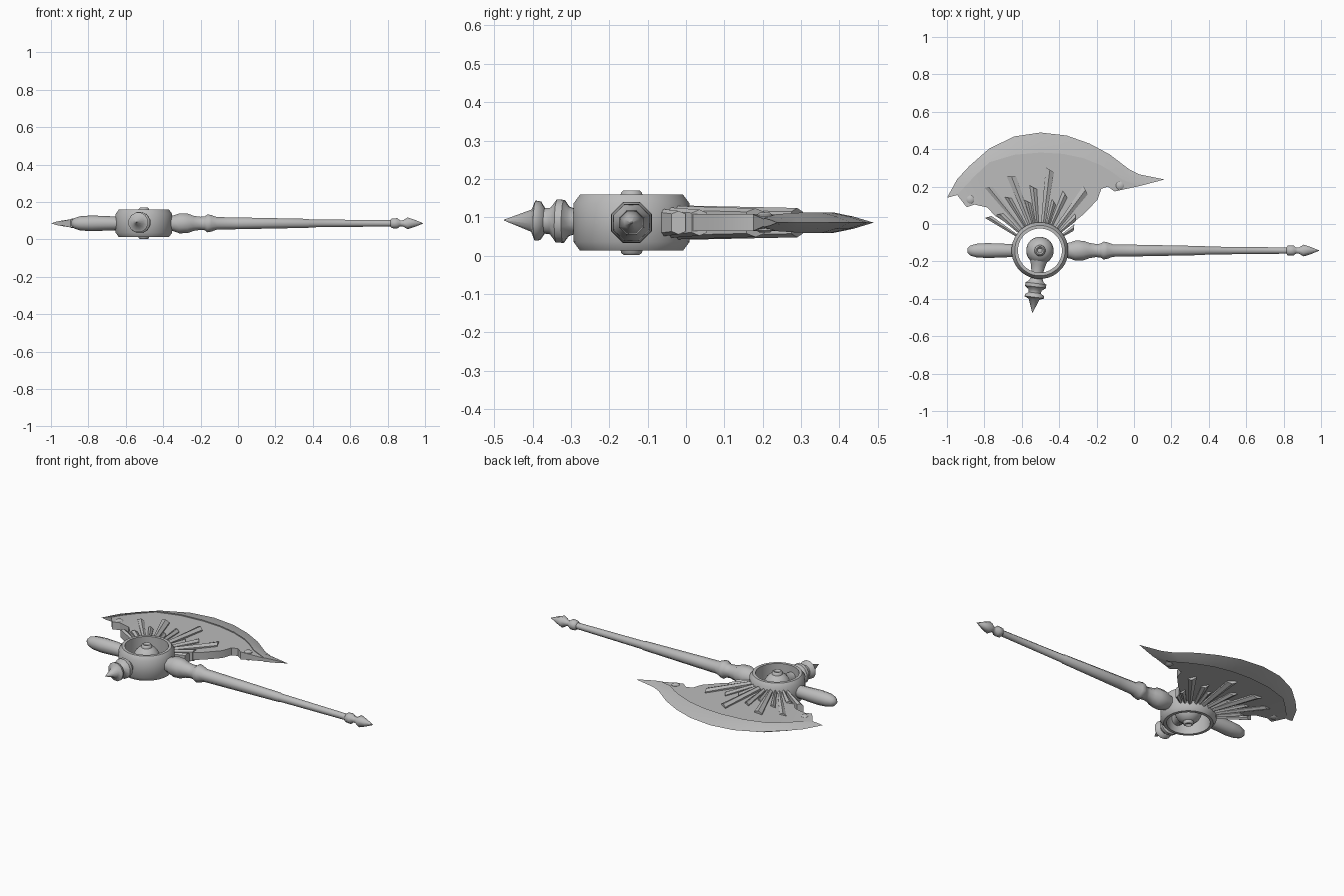
import bpy, bmesh, math
from mathutils import Vector, Matrix

ZC = 0.086                                # mid height of the weapon
HUB = Vector((-0.503, -0.142, ZC))

steel = bpy.data.materials.new("grey steel")
steel.diffuse_color = (0.5, 0.5, 0.5, 1)


def finish(name, bm, angle=35):
    bmesh.ops.remove_doubles(bm, verts=bm.verts, dist=1e-5)
    bmesh.ops.recalc_face_normals(bm, faces=bm.faces)
    me = bpy.data.meshes.new(name)
    bm.to_mesh(me)
    bm.free()
    me.materials.append(steel)
    ob = bpy.data.objects.new(name, me)
    bpy.context.collection.objects.link(ob)
    bpy.ops.object.select_all(action='DESELECT')
    ob.select_set(True)
    bpy.context.view_layer.objects.active = ob
    bpy.ops.object.shade_smooth_by_angle(angle=math.radians(angle))
    return ob


def lathe(name, profile, origin, axis, sides, closed=False, angle=50):
    """Spin (distance along axis, radius) points around an axis."""
    bm = bmesh.new()
    rot = Vector(axis).to_track_quat('Z', 'Y').to_matrix()
    rings = []
    for h, r in profile:
        ring = []
        for i in range(sides):
            a = math.tau * (i + 0.5) / sides
            ring.append(bm.verts.new(Vector(origin) + rot @ Vector((r * math.cos(a), r * math.sin(a), h))))
        rings.append(ring)
    pairs = list(zip(rings, rings[1:]))
    if closed:
        pairs.append((rings[-1], rings[0]))
    for a, b in pairs:
        for i in range(sides):
            j = (i + 1) % sides
            bm.faces.new((a[i], a[j], b[j], b[i]))
    if not closed:
        bm.faces.new(rings[0])
        bm.faces.new(rings[-1])
    return finish(name, bm, angle)


# Shaft: distances are measured from the hub along +x
shaft = [(0.13, 0.042), (0.16, 0.046), (0.19, 0.058), (0.235, 0.056), (0.265, 0.044), (0.30, 0.038),
         (0.325, 0.04), (0.34, 0.052), (0.36, 0.048), (0.39, 0.036), (0.50, 0.034), (0.88, 0.026),
         (0.885, 0.023), (1.32, 0.018)]
lathe("shaft", shaft, HUB, (1, 0, 0), 8)
tip = [(1.315, 0.015), (1.325, 0.028), (1.355, 0.03), (1.37, 0.017), (1.385, 0.018), (1.41, 0.034),
       (1.45, 0.02), (1.493, 0.001)]
lathe("shaft_tip", tip, HUB, (1, 0, 0), 8)

# Rear grip on the opposite side of the ring
grip = [(0.13, 0.034), (0.16, 0.037), (0.28, 0.042), (0.34, 0.038), (0.372, 0.028), (0.388, 0.012)]
lathe("rear_grip", grip, HUB, (-1, 0, 0), 10)

# Ring with chamfered rims, and the domed hub inside it
ring = [(-0.073, 0.118), (-0.073, 0.135), (-0.05, 0.152), (0.05, 0.152), (0.073, 0.135), (0.073, 0.118)]
lathe("ring", ring, HUB, (0, 0, 1), 32, closed=True, angle=40)
dome = [(0.074 * math.sin(t), max(0.074 * math.cos(t), 0.0005))
        for t in (math.pi * (k / 10 - 0.5) for k in range(11))]
lathe("hub", dome, HUB, (0, 0, 1), 20)
for s in (1, -1):
    boss = [(0.07 + 0.014 * u, r) for u, r in ((-0.4, 0.03), (0.6, 0.028), (1, 0.021), (0.6, 0.014), (0, 0.012))]
    lathe("hub_boss_top" if s > 0 else "hub_boss_bottom", boss, HUB, (0, 0, s), 16)

# Spike and its spoke, leaning slightly to the left
spike = [(0.05, 0.05), (0.08, 0.04), (0.11, 0.034), (0.15, 0.034), (0.165, 0.04), (0.178, 0.058),
         (0.196, 0.058), (0.212, 0.036), (0.228, 0.034), (0.24, 0.052), (0.252, 0.054), (0.262, 0.03),
         (0.335, 0.001)]
lathe("spike", spike, HUB, (-0.12, -0.993, 0.02), 12)

# Blade: columns from left tip to right tip = cutting edge, ridge, inner outline, ridge thickness
columns = [
    (-1.0, 0.14, -0.945, 0.155, -0.895, 0.09, 0.014),
    (-0.945, 0.24, -0.90, 0.205, -0.853, 0.104, 0.021),
    (-0.88, 0.31, -0.85, 0.258, -0.783, 0.088, 0.024),
    (-0.773, 0.404, -0.773, 0.33, -0.745, 0.045, 0.027),
    (-0.64, 0.468, -0.64, 0.37, -0.60, -0.045, 0.027),
    (-0.5, 0.489, -0.5, 0.382, -0.50, -0.015, 0.027),
    (-0.36, 0.473, -0.38, 0.375, -0.39, -0.045, 0.027),
    (-0.238, 0.43, -0.27, 0.352, -0.265, 0.056, 0.027),
    (-0.13, 0.372, -0.18, 0.315, -0.195, 0.13, 0.027),
    (-0.024, 0.291, -0.12, 0.28, -0.175, 0.188, 0.025),
    (0.03, 0.265, -0.06, 0.235, -0.14, 0.2, 0.022),
    (0.163, 0.238, 0.03, 0.203, -0.104, 0.174, 0.012)]
bm = bmesh.new()
grid = []
for ox, oy, rx, ry, lx, ly, t in columns:
    web = min(0.021, t * 0.78)
    mx, my = 0.5 * (ox + rx), 0.5 * (oy + ry)
    rows = [(lx, ly, 0.022), (rx, ry, web), (rx, ry, t), (mx, my, t * 0.6), (ox, oy, 0)]
    grid.append([[bm.verts.new((x, y, ZC + s * h)) for x, y, h in rows] for s in (1, -1)])
for c, d in zip(grid, grid[1:]):
    for s in (0, 1):
        for k in range(4):
            bm.faces.new((c[s][k], d[s][k], d[s][k + 1], c[s][k + 1]))
    bm.faces.new((c[0][0], d[0][0], d[1][0], c[1][0]))       # inner wall
for c in (grid[0], grid[-1]):                                # end walls
    bm.faces.new(c[0] + c[1][::-1])
finish("blade", bm, 30)

# Sunburst rays: tapered bars with a shallow crest, showing on both faces of the blade
# (angle from +x, inner radius, outer radius, outer half width, half thickness)
rays = [(147, 0.14, 0.33, 0.014, 0.036), (138, 0.14, 0.29, 0.016, 0.04), (129, 0.14, 0.435, 0.018, 0.038),
        (121, 0.14, 0.33, 0.014, 0.04), (111, 0.13, 0.425, 0.024, 0.044), (104, 0.13, 0.27, 0.014, 0.04),
        (96, 0.13, 0.34, 0.018, 0.042), (83, 0.12, 0.435, 0.024, 0.045), (74, 0.13, 0.27, 0.014, 0.04),
        (66, 0.13, 0.33, 0.018, 0.042), (53, 0.13, 0.405, 0.023, 0.044), (43, 0.14, 0.26, 0.016, 0.04),
        (34, 0.14, 0.22, 0.014, 0.036)]
for n, (deg, r0, r1, w, h) in enumerate(rays):
    bm = bmesh.new()
    turn = Matrix.Translation(HUB) @ Matrix.Rotation(math.radians(deg), 4, 'Z')
    ends = []
    for r, k, lean, hh in ((r0, 0.45, 0, h), (r1, 1, 0.012, h * 0.85)):
        section = [(-1, -0.75), (0, -1), (1, -0.75), (1, 0.75), (0, 1), (-1, 0.75)]
        ends.append([bm.verts.new(turn @ Vector((r + u * lean, u * w * k, v * hh))) for u, v in section])
    for i in range(6):
        j = (i + 1) % 6
        bm.faces.new((ends[0][i], ends[0][j], ends[1][j], ends[1][i]))
    for e in ends:
        bm.faces.new(e)
    finish(f"ray_{n + 1}", bm, 10)

# Small round bosses on the blade horns
for name, x, y in (("left_horn_boss", -0.875, 0.13), ("right_horn_boss", -0.075, 0.205)):
    lathe(name, [(-0.026, 0.014), (-0.02, 0.022), (0.02, 0.022), (0.026, 0.014)], (x, y, ZC), (0, 0, 1), 12)
